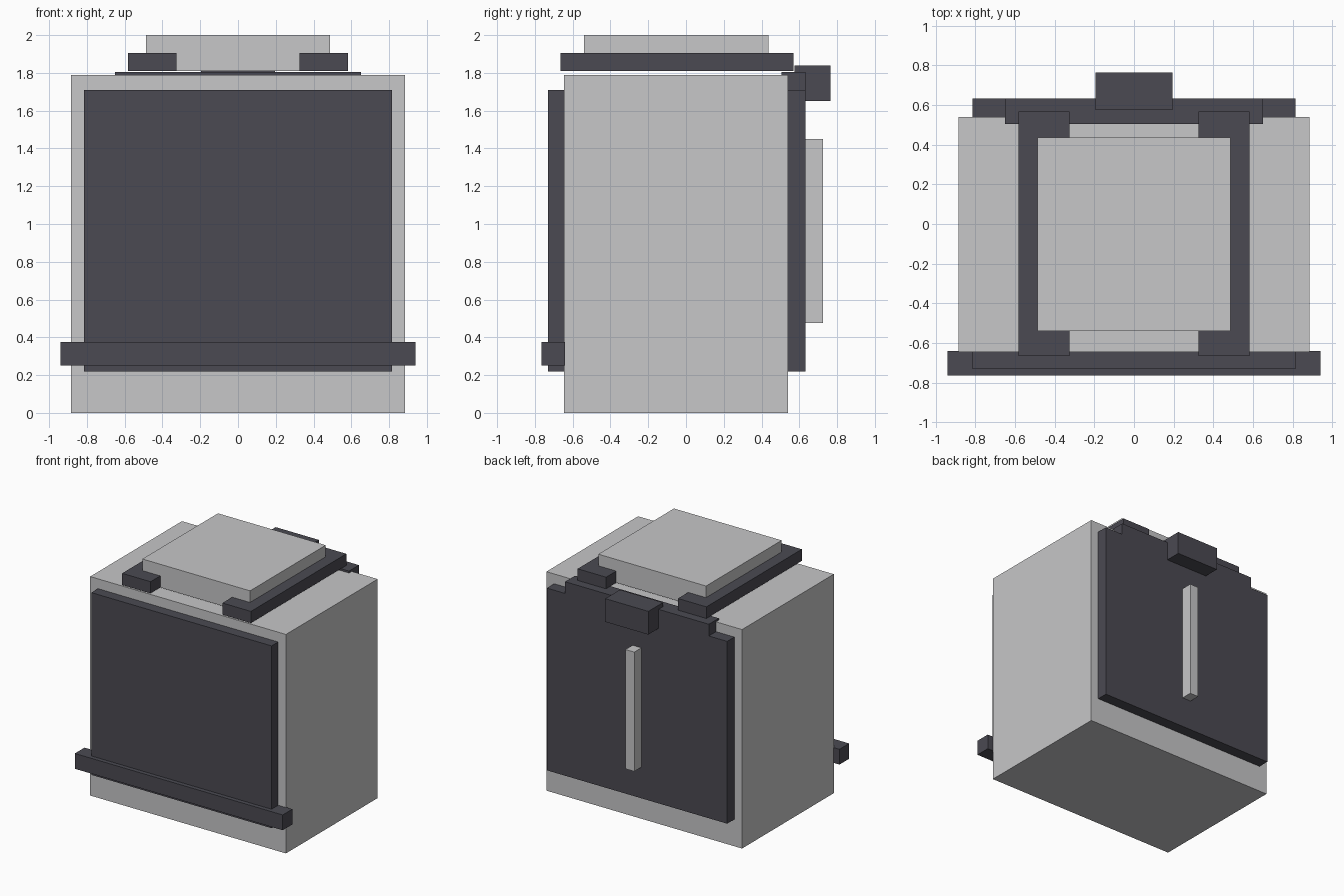
import bpy
import bmesh

cube = bpy.data.objects.get("Cube")
if cube:
    bpy.data.objects.remove(cube, do_unlink=True)


def make_material(name, rgb):
    mat = bpy.data.materials.new(name)
    mat.use_nodes = True
    mat.diffuse_color = (*rgb, 1)
    mat.node_tree.nodes["Principled BSDF"].inputs["Base Color"].default_value = (*rgb, 1)
    return mat


light = make_material("light grey", (0.57, 0.57, 0.58))
dark = make_material("dark slate", (0.07, 0.068, 0.085))


def prism(name, outline, z, mat):
    """Extrude a counter-clockwise plan outline between two heights."""
    bm = bmesh.new()
    base = bm.faces.new([bm.verts.new((x, y, z[0])) for x, y in outline])
    top = bmesh.ops.extrude_face_region(bm, geom=[base], use_keep_orig=True)
    moved = [v for v in top["geom"] if isinstance(v, bmesh.types.BMVert)]
    bmesh.ops.translate(bm, verts=moved, vec=(0, 0, z[1] - z[0]))
    bmesh.ops.recalc_face_normals(bm, faces=bm.faces)
    mesh = bpy.data.meshes.new(name)
    bm.to_mesh(mesh)
    bm.free()
    mesh.materials.append(mat)
    obj = bpy.data.objects.new(name, mesh)
    bpy.context.collection.objects.link(obj)
    return obj


def centred_box(name, half_x, y, z, mat):
    a, b = y
    outline = [(-half_x, a), (half_x, a), (half_x, b), (-half_x, b)]
    return prism(name, outline, z, mat)


# Main case with its front and back panels
centred_box("body", 0.885, (-0.645, 0.54), (0, 1.79), light)
centred_box("front_panel", 0.815, (-0.73, -0.645), (0.22, 1.71), dark)
centred_box("back_panel", 0.815, (0.54, 0.633), (0.22, 1.71), dark)

# Front bar
centred_box("front_bar", 0.94, (-0.765, -0.64), (0.25, 0.375), dark)

# Hinge lip, latch block and handle on the back
centred_box("back_lip", 0.65, (0.505, 0.633), (1.71, 1.806), dark)
centred_box("latch_block", 0.195, (0.575, 0.765), (1.65, 1.84), dark)
centred_box("back_handle", 0.04, (0.633, 0.725), (0.475, 1.45), light)

# Raised lid held between two C-shaped brackets
centred_box("lid", 0.487, (-0.54, 0.437), (1.81, 2.0), light)
outer, inner, tip = 0.582, 0.487, 0.325
front, back = -0.665, 0.568
bracket = [(tip, front), (outer, front), (outer, back), (tip, back),
           (tip, 0.437), (inner, 0.437), (inner, -0.54), (tip, -0.54)]
for side, sign in (("left", 1), ("right", -1)):
    prism(side + "_bracket", [(sign * x, y) for x, y in bracket], (1.81, 1.905), dark)
